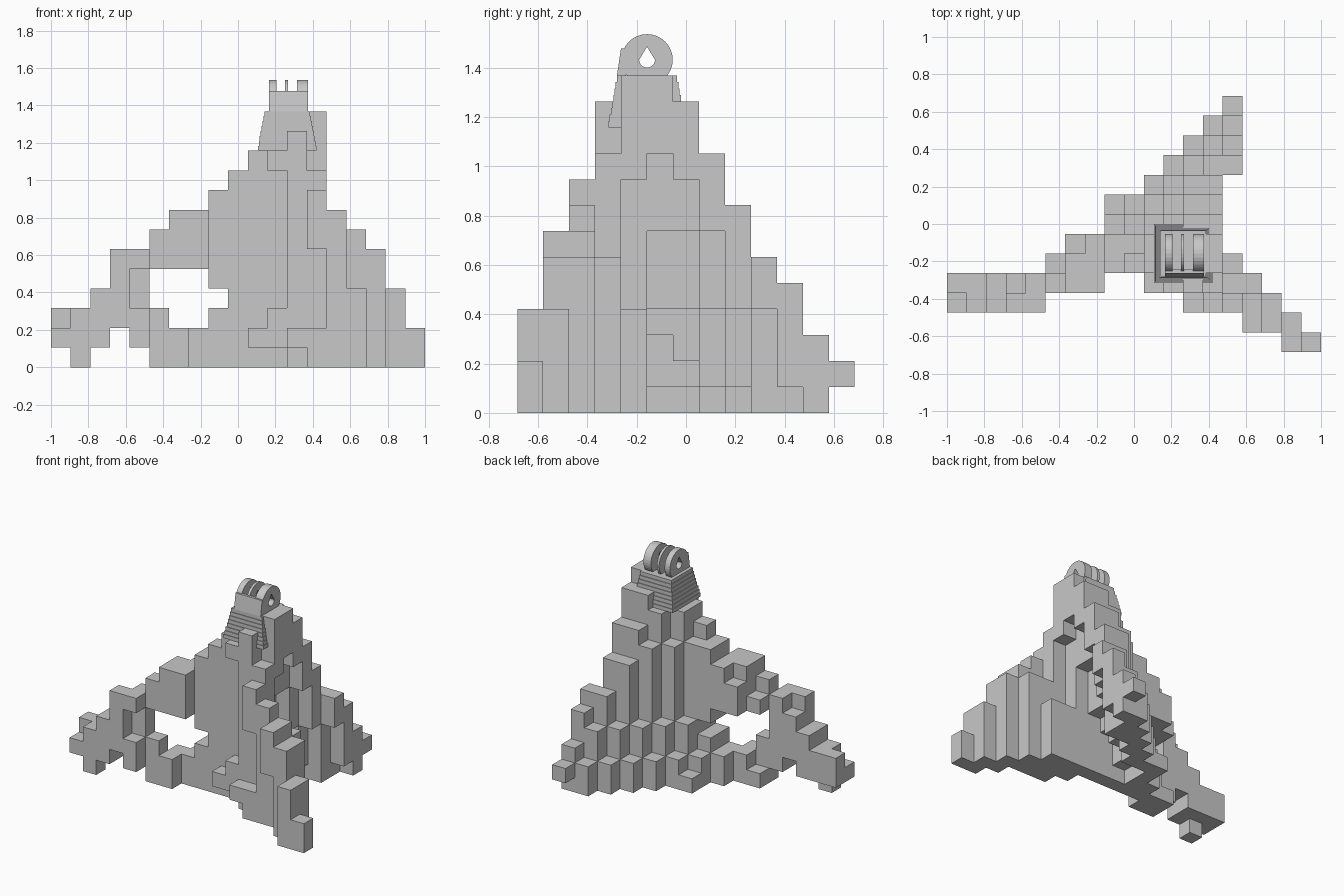
import bpy, bmesh, math

cube = bpy.data.objects.get("Cube")
if cube:
    bpy.data.objects.remove(cube, do_unlink=True)

U = 2 / 19  # block size
grey = bpy.data.materials.new("plain grey")
grey.use_nodes = True
COLOUR = (0.58, 0.58, 0.58, 1)
grey.diffuse_color = COLOUR
grey.node_tree.nodes["Principled BSDF"].inputs["Base Color"].default_value = COLOUR


def finish(name, bm):
    mesh = bpy.data.meshes.new(name)
    bm.to_mesh(mesh)
    bm.free()
    mesh.materials.append(grey)
    bpy.context.collection.objects.link(bpy.data.objects.new(name, mesh))


def cells(columns):
    """Blocks of the columns (x index, y index, bottom, top)."""
    return {(i, j, k) for i, j, low, high in columns for k in range(low, high)}


def build_blocks(name, part, everything):
    """Outer faces of a set of blocks, leaving out faces against other blocks."""
    bm = bmesh.new()
    corners = {}

    def vert(p):
        if p not in corners:
            corners[p] = bm.verts.new((p[0] * U - 1, (p[1] - 6.5) * U, p[2] * U))
        return corners[p]

    for cell in part:
        for axis in range(3):
            a, b = (axis + 1) % 3, (axis + 2) % 3
            for side in (0, 1):
                beside = list(cell)
                beside[axis] += 2 * side - 1
                if tuple(beside) in everything:
                    continue
                ring = []
                for da, db in ((0, 0), (1, 0), (1, 1), (0, 1)):
                    p = list(cell)
                    p[axis] += side
                    p[a] += da
                    p[b] += db
                    ring.append(vert(tuple(p)))
                if not side:
                    ring.reverse()
                bm.faces.new(ring)
    finish(name, bm)


# Tower: terraces along the slanting back edge, stepped hollow underneath
outer_row = {8: 6, 9: 7, 10: 8, 11: 9, 12: 10, 13: 11}
column_top = {8: 9, 9: 10, 10: 11, 11: 11, 12: 12, 13: 13}
row_top = {4: 13, 5: 13, 6: 12, 7: 10, 8: 8, 9: 6, 10: 5, 11: 3}
terrace_top = {0: 2, 1: 4, 2: 9}
hollow = {(13, 5): 10, (13, 6): 9, (13, 7): 7, (13, 8): 4,
          (12, 5): 7, (12, 6): 7, (12, 7): 4, (12, 8): 1,
          (11, 5): 4, (11, 6): 4, (11, 7): 1,
          (10, 5): 3, (10, 6): 2, (9, 5): 1, (9, 6): 1}
tower_columns = [(8, 7, 0, 1), (8, 5, 4, 9)]
for i, last in outer_row.items():
    for j in range(4, last + 1):
        top = min(terrace_top.get(last - j, 13), column_top[i], row_top[j])
        tower_columns.append((i, j, hollow.get((i, j), 0), top))
tower = cells(tower_columns)
tower -= {(8, j, 3) for j in (4, 5)}  # notch of the window
tower -= {(13, 4, k) for k in range(4, 9)}  # recess beside the front leg

# Front rib and stepped front leg
front_leg = cells([
    (10, 3, 1, 2), (11, 3, 1, 3), (11, 3, 10, 11), (12, 3, 0, 12),
    (13, 3, 0, 10), (12, 2, 1, 2), (13, 2, 0, 2), (13, 2, 6, 9),
    (14, 2, 0, 8), (14, 3, 0, 6), (14, 4, 0, 4),
    (15, 1, 4, 7), (15, 2, 0, 7), (15, 3, 0, 6),
    (16, 1, 0, 6), (16, 2, 0, 6),
    (17, 0, 0, 4), (17, 1, 0, 4), (18, 0, 0, 2)])

# Back leg tip
back_leg = cells([(14, 9, 4, 6), (14, 10, 1, 5), (14, 11, 0, 3), (14, 12, 1, 2)])

# Long side arm: upper bridge, lower bar, outer end
bridge = [(5, 3, 5, 7), (5, 4, 5, 6), (6, 3, 5, 8), (6, 4, 5, 8), (6, 5, 5, 7),
          (7, 3, 5, 8), (7, 4, 5, 8), (7, 5, 5, 8)]
bar = [(5, 3, 0, 3), (5, 4, 0, 1), (6, 3, 0, 2), (6, 4, 0, 2),
       (7, 4, 0, 2), (7, 5, 0, 2)]
arm_end = [(4, 2, 1, 3), (4, 2, 5, 6), (4, 3, 1, 6), (3, 2, 2, 6), (3, 3, 2, 5),
           (2, 2, 1, 4), (2, 3, 1, 4), (1, 2, 0, 3), (1, 3, 1, 3),
           (0, 2, 1, 2), (0, 3, 1, 3)]
side_arm = cells(bridge + bar + arm_end)

parts = {"tower": tower, "front_leg": front_leg,
         "back_leg": back_leg, "side_arm": side_arm}
everything = set().union(*parts.values())
for name, part in parts.items():
    build_blocks(name, part, everything)

# Mount base: stack of ever smaller layers
CX, CY = 5 * U / 2, -1.5 * U
BASE, TOP, SHOULDER = 11 * U, 13 * U, 1.477
LAYERS = 8


def add_frustum(bm, low, high, z0, z1):
    """Block with rectangles (x0, x1, y0, y1) at its two ends."""
    rings = []
    for (x0, x1, y0, y1), z in ((low, z0), (high, z1)):
        rings.append([bm.verts.new(p) for p in
                      ((x0, y0, z), (x1, y0, z), (x1, y1, z), (x0, y1, z))])
    bottom, top = rings
    bm.faces.new(bottom[::-1])
    bm.faces.new(top)
    for n in range(4):
        m = (n + 1) % 4
        bm.faces.new((bottom[n], bottom[m], top[m], top[n]))


bm = bmesh.new()
step = (TOP - BASE) / LAYERS
for n in range(LAYERS):
    half = 0.157 - 0.035 * n / (LAYERS - 1)
    layer = (CX - half, CX + half, CY - half, CY + half)
    z = BASE + n * step
    add_frustum(bm, layer, layer, z, z + step)
finish("mount_base", bm)

# Wall in front of the lugs
bm = bmesh.new()
x0, x1 = CX - 0.098, CX + 0.112
add_frustum(bm, (x0, x1, CY - 0.122, CY - 0.085),
            (x0, x1, CY - 0.106, CY - 0.085), TOP, SHOULDER)
finish("mount_wall", bm)

# Three rounded lugs with a pointed hole through them
SEGMENTS = 32
HUB = 1.432
for name, x0, x1 in (("right_lug", 0.165, 0.207), ("middle_lug", 0.25, 0.268),
                     ("left_lug", 0.315, 0.375)):
    bm = bmesh.new()
    loops = []
    for x in (x0, x1):
        rim, hole = [], []
        for n in range(SEGMENTS):
            a = math.tau * n / SEGMENTS
            c, s = math.cos(a), math.sin(a)
            rim.append(bm.verts.new((x, CY + 0.104 * c, HUB + 0.104 * s)))
            # round below, peaked above
            r = 0.032 if s <= 0 else 0.032 / (abs(c) + 0.6 * s)
            hole.append(bm.verts.new((x, CY + r * c, HUB + r * s)))
        loops += [rim, hole]
    rim0, hole0, rim1, hole1 = loops
    for n in range(SEGMENTS):
        m = (n + 1) % SEGMENTS
        for a, b in ((rim0, hole0), (hole0, hole1), (hole1, rim1), (rim1, rim0)):
            bm.faces.new((a[n], a[m], b[m], b[n]))
    bmesh.ops.recalc_face_normals(bm, faces=bm.faces)
    finish(name, bm)
